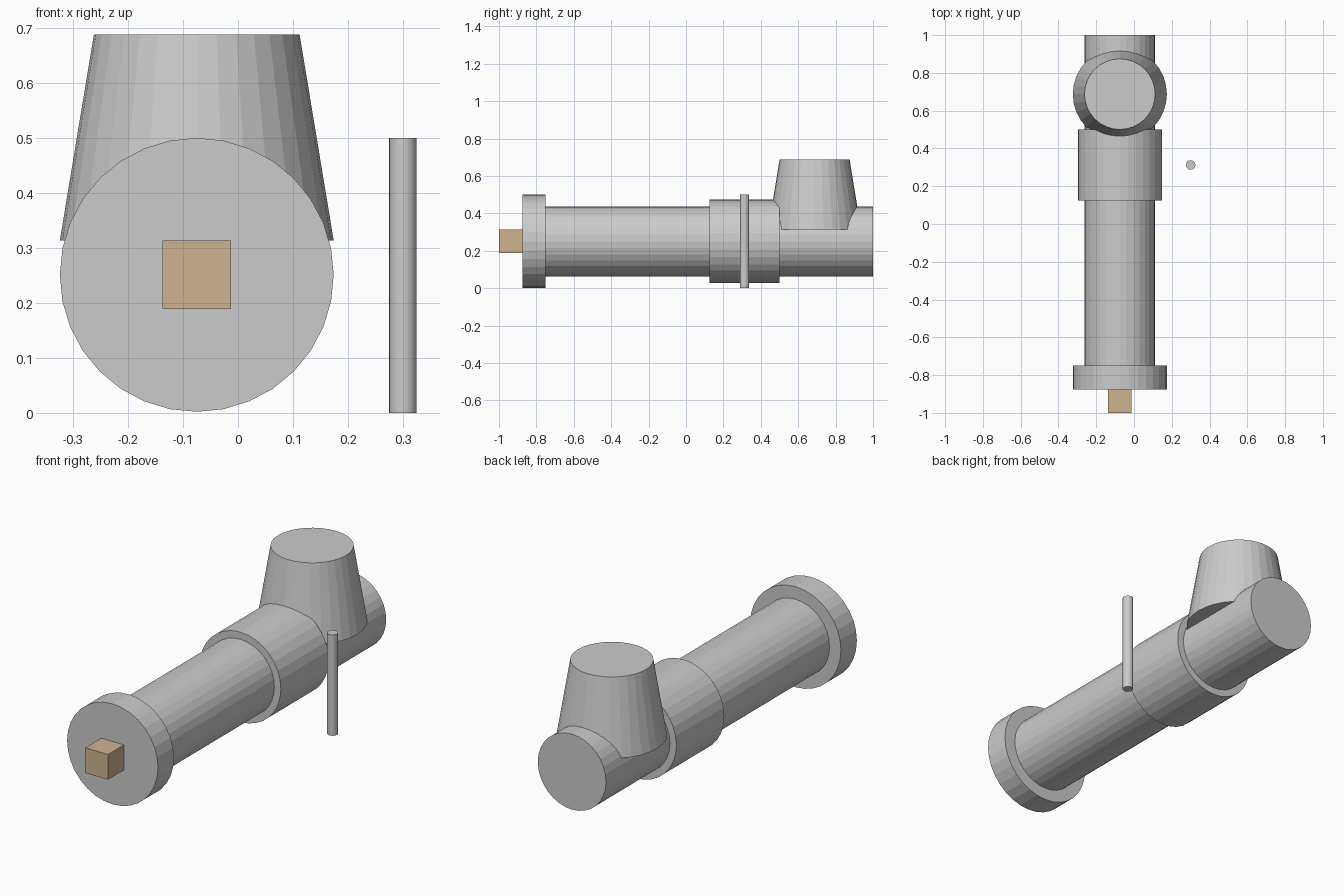
import bpy
from math import pi

if "Cube" in bpy.data.objects:
    bpy.data.objects.remove(bpy.data.objects["Cube"])

CX, CZ = -0.075, 0.251   # barrel axis


def finish(name):
    ob = bpy.context.object
    ob.name = name
    ob.data.name = name
    return ob


def barrel_part(name, radius, y0, y1):
    # cylinder lying along y on the shared axis
    bpy.ops.mesh.primitive_cylinder_add(
        vertices=32, radius=radius, depth=y1 - y0,
        location=(CX, (y0 + y1) / 2, CZ), rotation=(pi / 2, 0, 0))
    return finish(name)


# Horizontal barrel with front flange and thicker collar
barrel_part("main_pipe", 0.187, -0.75, 1.0)
barrel_part("front_flange", 0.249, -0.875, -0.75)
barrel_part("collar", 0.2225, 0.125, 0.5)

# Tapered stack on top
bpy.ops.mesh.primitive_cone_add(
    vertices=32, radius1=0.249, radius2=0.187, depth=0.375,
    location=(CX, 0.6875, 0.501))
finish("tapered_stack")

# Thin upright rod at the side
bpy.ops.mesh.primitive_cylinder_add(
    vertices=32, radius=0.025, depth=0.5, location=(0.3, 0.3125, 0.25))
finish("side_rod")

# Tan block on the front face
bpy.ops.mesh.primitive_cube_add(size=0.125, location=(CX, -0.9375, CZ))
block = finish("front_block")
tan = bpy.data.materials.new("tan")
tan.diffuse_color = (0.62, 0.45, 0.28, 1)
tan.use_nodes = True
tan.node_tree.nodes["Principled BSDF"].inputs["Base Color"].default_value = tan.diffuse_color
block.data.materials.append(tan)
